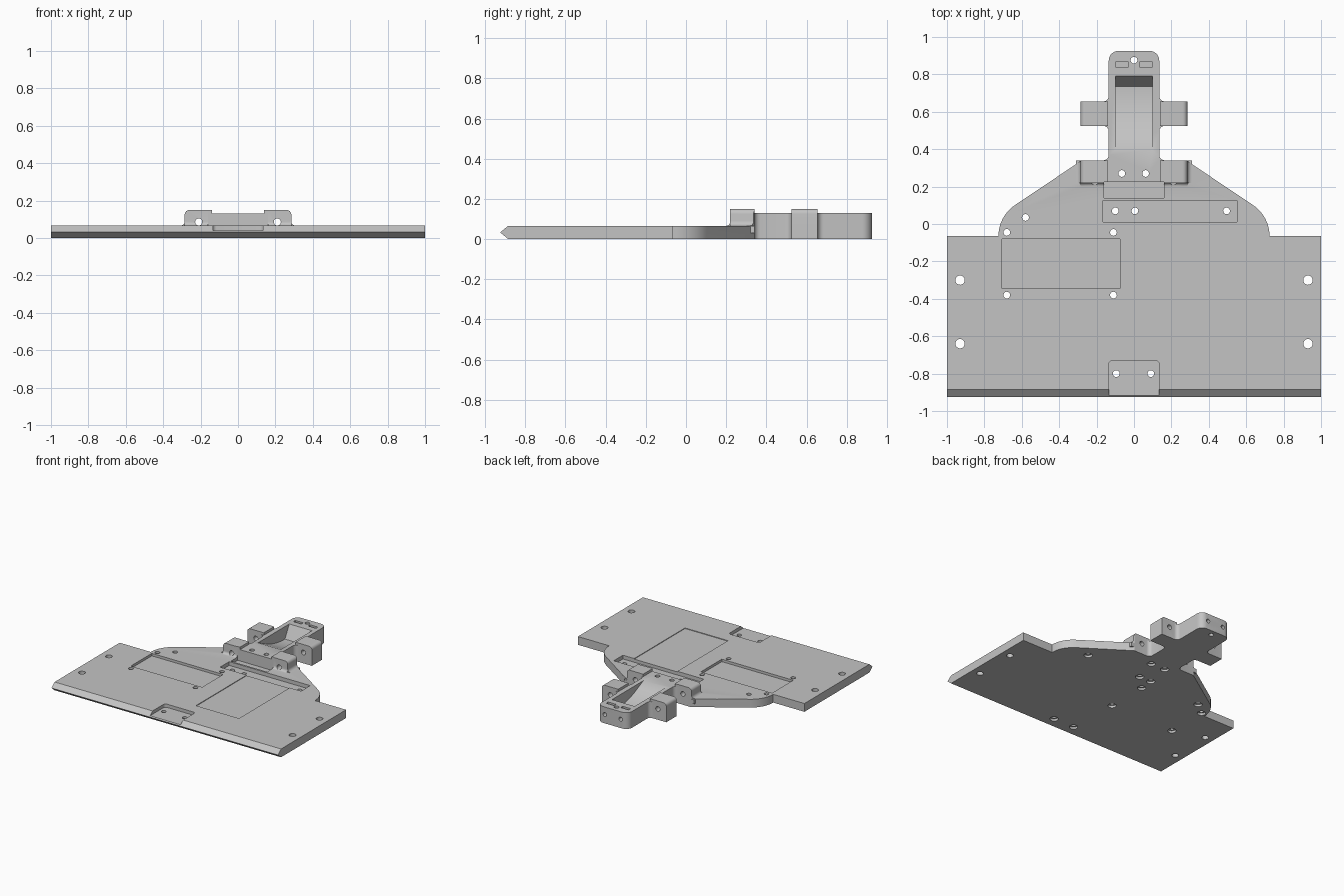
import bpy, bmesh, math

if "Cube" in bpy.data.objects:
    bpy.data.objects.remove(bpy.data.objects["Cube"])

grey = bpy.data.materials.new("light grey")
grey.diffuse_color = (0.55, 0.55, 0.55, 1)
grey.use_nodes = True
grey.node_tree.nodes["Principled BSDF"].inputs["Base Color"].default_value = grey.diffuse_color


def prism(name, pts, axis, lo, hi):
    """Extrude a 2D outline along an axis: z -> (x,y), y -> (x,z), x -> (y,z)."""
    place = {"z": lambda u, v, t: (u, v, t),
             "y": lambda u, v, t: (u, t, v),
             "x": lambda u, v, t: (t, u, v)}[axis]
    bm = bmesh.new()
    a = [bm.verts.new(place(u, v, lo)) for u, v in pts]
    b = [bm.verts.new(place(u, v, hi)) for u, v in pts]
    bm.faces.new(a)
    bm.faces.new(b)
    for i in range(len(pts)):
        j = (i + 1) % len(pts)
        bm.faces.new((a[i], a[j], b[j], b[i]))
    bmesh.ops.recalc_face_normals(bm, faces=bm.faces)
    me = bpy.data.meshes.new(name)
    bm.to_mesh(me)
    bm.free()
    me.materials.append(grey)
    ob = bpy.data.objects.new(name, me)
    bpy.context.collection.objects.link(ob)
    return ob


def arc(cx, cy, r, a0, a1, n=8):
    return [(cx + r * math.cos(math.radians(a0 + (a1 - a0) * i / n)),
             cy + r * math.sin(math.radians(a0 + (a1 - a0) * i / n))) for i in range(n + 1)]


def mirror(right):
    """Close a half outline (x > 0, listed bottom to top) symmetrically."""
    return right + [(-x, y) for x, y in reversed(right)]


def rect(x0, x1, y0, y1):
    return [(x0, y0), (x1, y0), (x1, y1), (x0, y1)]


def circle(x, y, r, n=20):
    return arc(x, y, r, 0, 360, n)[:-1]


def combine(target, other, op):
    mod = target.modifiers.new(op, "BOOLEAN")
    mod.operation, mod.solver, mod.object = op, "EXACT", other
    bpy.context.view_layer.objects.active = target
    bpy.ops.object.modifier_apply(modifier=mod.name)
    bpy.data.objects.remove(other)


T = 0.066   # plate thickness
Y = 0.925   # half length

# Base plate with curved shoulders
body = prism("base_plate", mirror([(1, -Y), (1, -0.065)] + arc(0.525, -0.065, 0.2, 0, 56.3, 10)
                                  + [(0.28, 0.34)]), "z", 0, T)
parts, cuts = [], []

# Rear arm with rounded end and filleted junctions
arm = ([(0.135, 0.225)] + [(0.16, 0.225), (0.16, 0.34)] + arc(0.165, 0.37, 0.03, 270, 180, 5)
       + arc(0.165, 0.495, 0.03, 180, 90, 5) + arc(0.165, 0.685, 0.03, 270, 180, 5)
       + arc(0.085, Y - 0.05, 0.05, 0, 90, 6))
parts.append(prism("rear_arm", mirror(arm[1:]), "z", 0, 0.13))

for s in (-1, 1):
    # Cross arm ears
    ear = [(0.1, 0), (0.285, 0)] + arc(0.26, 0.125, 0.025, 0, 90, 6) + [(0.14, 0.15), (0.14, 0.12), (0.1, 0.12)]
    parts.append(prism("ear", [(s * x, z) for x, z in ear], "y", 0.525, 0.655))
    # Lugs on the plate with a flared foot
    lug = ([(0.14, 0.03), (0.31, 0.03)] + arc(0.31, T + 0.025, 0.025, 270, 180, 6)
           + arc(0.26, 0.125, 0.025, 0, 90, 6) + [(0.14, 0.15)])
    parts.append(prism("lug", [(s * x, z) for x, z in lug], "y", 0.22, 0.34))
    foot = [(0.23, 0.03), (0.2, 0.03)] + arc(0.2, T + 0.02, 0.02, 270, 360, 6) + [(0.23, T + 0.02)]
    parts.append(prism("lug_foot", foot, "x", *sorted((s * 0.16, s * 0.285))))
    # Trim the flare to the sloping plate edge
    cuts.append(prism("trim", [(s * 0.28, 0.34), (s * 0.636, 0.101), (s * 0.6, 0.34)], "z", T - 0.002, 0.3))
    # Hinge pin holes, nut slots, rear screw holes
    cuts.append(prism("pin_hole", circle(s * 0.21, 0.086, 0.019), "y", 0.15, 0.7))
    cuts.append(prism("nut_slot", rect(s * 0.065 - 0.035, s * 0.065 + 0.035, 0.84, 0.865), "z", 0.035, 0.2))
    cuts.append(prism("rear_hole", circle(s * 0.07, 0.07, 0.016), "y", 0.85, 1))

# Front knife edge
for z in (-0.01, T + 0.01):
    cuts.append(prism("front_bevel", [(-Y - 0.01, 0.033 + (0.008 if z > 0 else -0.008)), (-Y, 0.033),
                                      (-0.885, T if z > 0 else 0), (-0.875, z), (-Y - 0.01, z)],
                      "x", -1.1, 1.1))

# Pockets in the plate: outline and floor height
for name, r, z in (("left_pocket", (-0.705, -0.075, -0.345, -0.08), 0.046),
                   ("right_pocket", (0.07, 0.45, -0.63, 0.02), 0.061),
                   ("cross_slot", (-0.165, 0.55, 0.01, 0.125), 0.036),
                   ("arm_recess", (-0.16, 0.16, 0.14, 0.225), 0.04)):
    cuts.append(prism(name, rect(*r), "z", z, 0.2))
notch = [(0.135, -1)] + arc(0.115, -0.75, 0.02, 0, 90, 4)
cuts.append(prism("front_notch", mirror(notch), "z", 0.04, 0.2))

# Scoop in the arm: ramp, curved floor, steep back wall
scoop = [(0.395, 0.2), (0.395, 0.13), (0.46, 0.1)]
scoop += [(0.46 + 0.275 * t, 0.1 - 0.07 * (2 * t - t * t)) for t in (i / 10 for i in range(1, 11))]
scoop += [(0.79, 0.13), (0.79, 0.2)]
cuts.append(prism("scoop", scoop, "x", -0.1, 0.1))

# Mounting holes in the corners
for x in (-0.93, 0.93):
    for y in (-0.3, -0.64):
        cuts.append(prism("corner_hole", circle(x, y, 0.025), "z", -0.1, 0.2))
# Small screw holes, countersunk below
for x, y in ((-0.68, -0.045), (-0.11, -0.045), (-0.68, -0.38), (-0.11, -0.38), (-0.58, 0.035),
             (-0.1, 0.07), (0.005, 0.07), (0.495, 0.07), (-0.095, -0.8), (0.09, -0.8),
             (-0.065, 0.27), (0.062, 0.27)):
    cuts.append(prism("screw_hole", circle(x, y, 0.018), "z", -0.1, 0.2))
    cuts.append(prism("counterbore", circle(x, y, 0.031), "z", -0.1, 0.018))
cuts.append(prism("end_hole", circle(0, 0.876, 0.018), "z", -0.1, 0.2))

for p in parts:
    combine(body, p, "UNION")
for c in cuts:
    combine(body, c, "DIFFERENCE")

# Smooth the curved walls, keep edges sharp
bpy.ops.object.select_all(action="DESELECT")
body.select_set(True)
bpy.context.view_layer.objects.active = body
bpy.ops.object.shade_smooth_by_angle(angle=math.radians(25))
